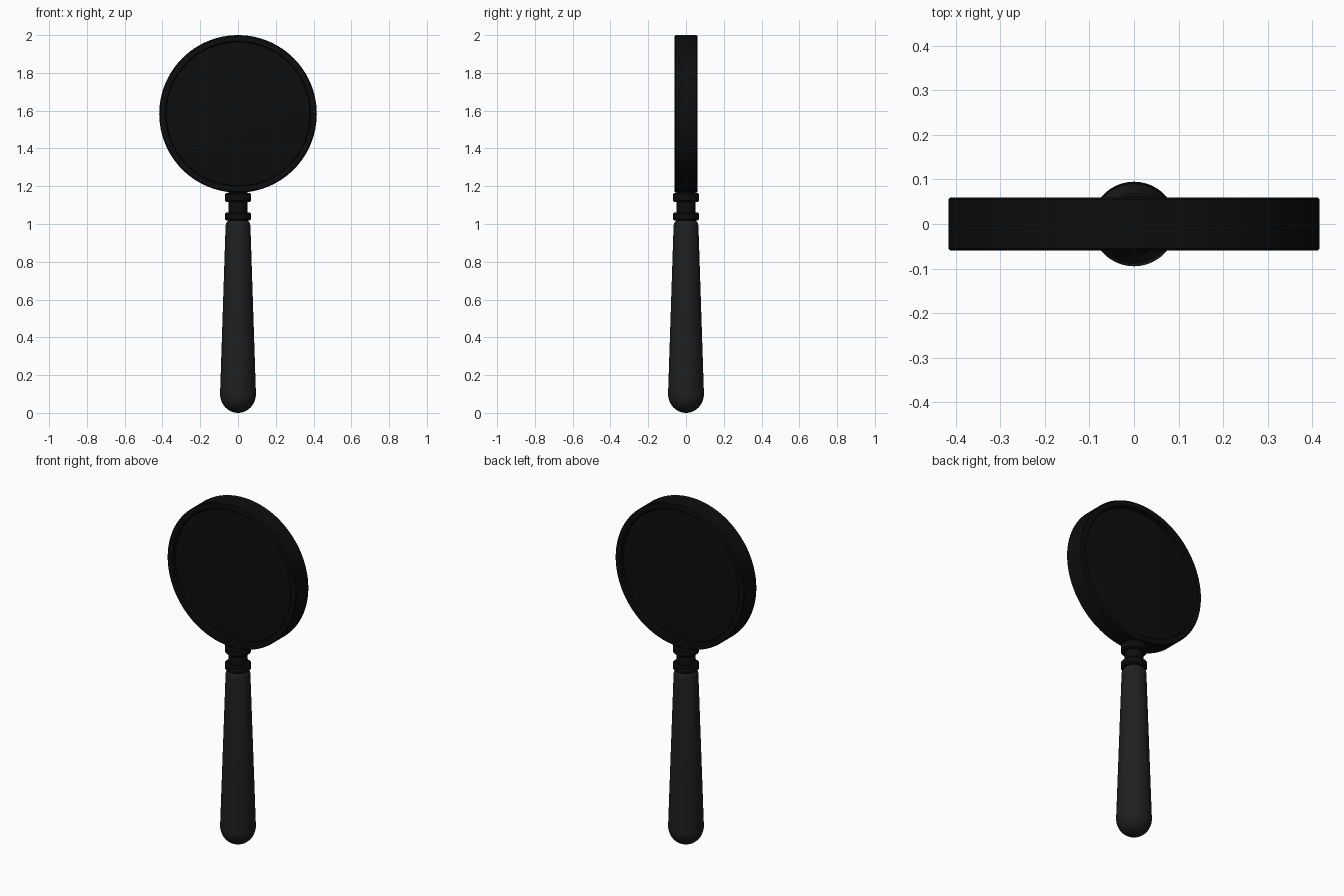
import bpy, bmesh, math
from mathutils import Matrix, Vector

if "Cube" in bpy.data.objects:
    bpy.data.objects.remove(bpy.data.objects["Cube"])


def material(name, v):
    m = bpy.data.materials.new(name)
    m.diffuse_color = (v, v, v, 1)
    m.use_nodes = True
    m.node_tree.nodes["Principled BSDF"].inputs["Base Color"].default_value = m.diffuse_color
    return m


def lathe(name, profile, mat, steps=64, closed=False, to_y=False, z=0):
    """Spin an (r, height) profile around z; optionally lay the axis along y."""
    bm = bmesh.new()
    vs = [bm.verts.new((r, 0, h)) for r, h in profile]
    pairs = list(zip(vs, vs[1:])) + ([(vs[-1], vs[0])] if closed else [])
    edges = [bm.edges.new(p) for p in pairs]
    bmesh.ops.spin(bm, geom=vs + edges, cent=(0, 0, 0), axis=(0, 0, 1),
                   angle=math.tau, steps=steps)
    bmesh.ops.remove_doubles(bm, verts=bm.verts, dist=1e-5)
    bmesh.ops.recalc_face_normals(bm, faces=bm.faces)
    if to_y:
        bm.transform(Matrix.Rotation(math.pi / 2, 4, 'X'))
    bm.transform(Matrix.Translation(Vector((0, 0, z))))
    me = bpy.data.meshes.new(name)
    bm.to_mesh(me)
    bm.free()
    me.materials.append(mat)
    ob = bpy.data.objects.new(name, me)
    bpy.context.collection.objects.link(ob)
    bpy.context.view_layer.objects.active = ob
    ob.select_set(True)
    bpy.ops.object.shade_smooth_by_angle(angle=math.radians(35))
    ob.select_set(False)
    return ob


def arc(cr, ch, rr, rh, a0, a1, n=8):
    """Elliptical arc of profile points, angles in degrees."""
    out = []
    for i in range(n + 1):
        a = math.radians(a0 + (a1 - a0) * i / n)
        out.append((max(0, cr + rr * math.cos(a)), ch + rh * math.sin(a)))
    return out


black = material("black_metal", 0.004)
dark = material("dark_handle", 0.014)

# Tapered handle with a rounded butt and shoulder
lathe("handle", arc(0, 0.1, 0.095, 0.1, -90, 0, 12)
      + arc(0.04, 0.985, 0.026, 0.037, 0, 90, 6) + [(0, 1.022)], dark)

# Neck and its two bevelled collars
lathe("neck", [(0, 1.01), (0.05, 1.01), (0.05, 1.18), (0, 1.18)], black, 48)
for name, z0, z1 in (("lower_collar", 1.018, 1.06), ("upper_collar", 1.116, 1.164)):
    b = 0.008
    lathe(name, [(0, z0), (0.07 - b, z0), (0.07, z0 + b), (0.07, z1 - b),
                 (0.07 - b, z1), (0, z1)], black, 48)

# Round frame with softened rims
R, CZ, T, b = 0.417, 1.583, 0.06, 0.005
lathe("lens_frame", [(R, -T + b), (R, T - b), (R - b, T), (0.385, T), (0.38, T - b),
                     (0.38, -T + b), (0.385, -T), (R - b, -T)],
      black, 96, closed=True, to_y=True, z=CZ)

# Slightly domed lens, recessed on both faces
dome = [(0.382 * i / 8, 0.035 + 0.015 * (1 - (i / 8) ** 2)) for i in range(9)]
lathe("lens", dome + [(r, -h) for r, h in reversed(dome)], black, 96, to_y=True, z=CZ)
